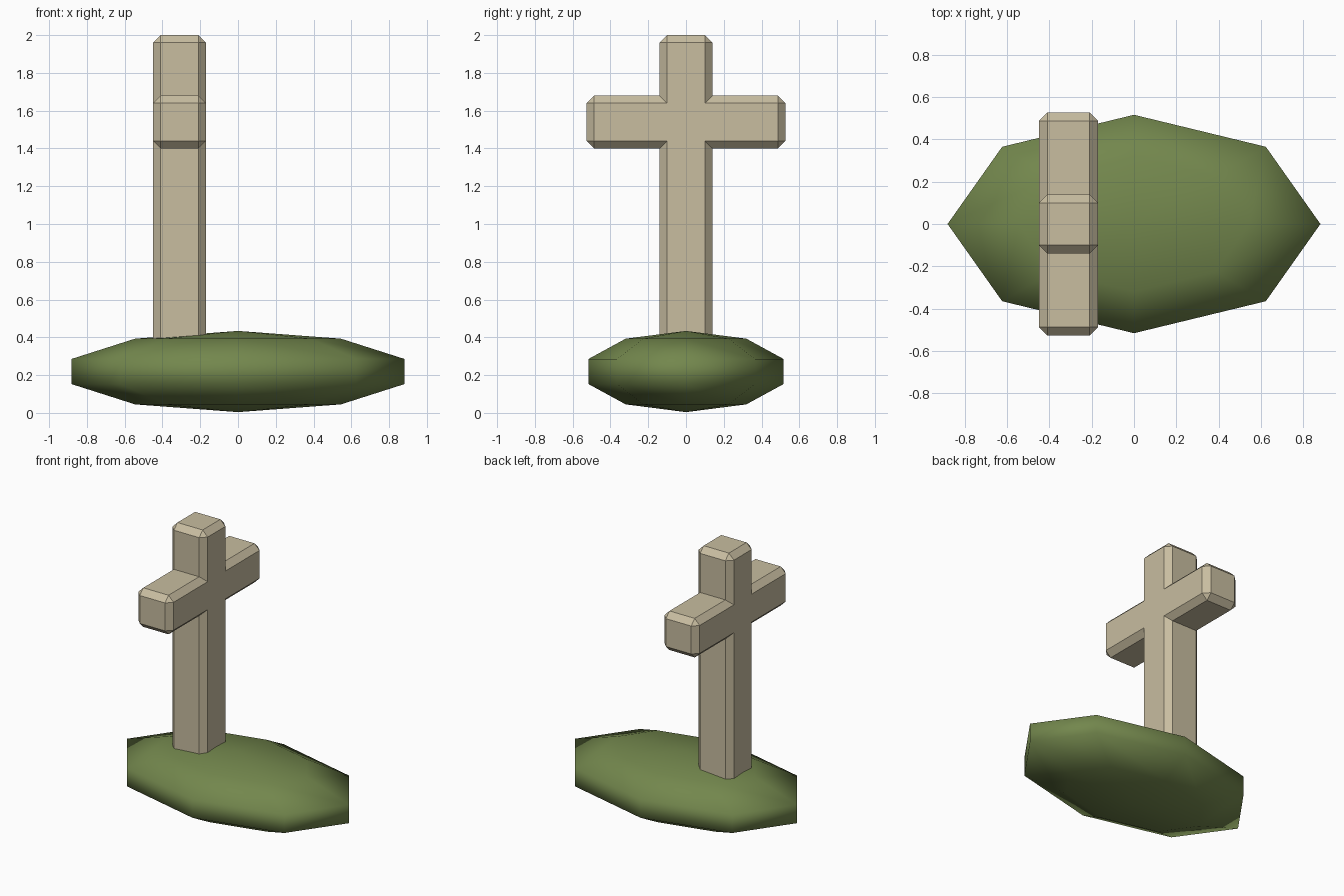
import bpy, bmesh
from mathutils import Matrix

if "Cube" in bpy.data.objects:
    bpy.data.objects.remove(bpy.data.objects["Cube"])


def material(name, rgb):
    m = bpy.data.materials.new(name)
    m.diffuse_color = (*rgb, 1.0)
    m.use_nodes = True
    m.node_tree.nodes["Principled BSDF"].inputs["Base Color"].default_value = m.diffuse_color
    return m


def add_object(name, bm, mat):
    bmesh.ops.recalc_face_normals(bm, faces=bm.faces)
    mesh = bpy.data.meshes.new(name)
    bm.to_mesh(mesh)
    bm.free()
    mesh.materials.append(mat)
    obj = bpy.data.objects.new(name, mesh)
    bpy.context.collection.objects.link(obj)
    return obj


stone = material("pale stone", (0.578, 0.509, 0.352))
grass = material("grass green", (0.171, 0.242, 0.074))

# Grass mound: squashed low-poly sphere, smooth shaded
bm = bmesh.new()
bmesh.ops.create_uvsphere(bm, u_segments=8, v_segments=5, radius=1.0)
bmesh.ops.transform(bm, verts=bm.verts,
                    matrix=Matrix.Translation((0, 0, 0.219)) @ Matrix.Diagonal((0.927, 0.543, 0.215, 1)))
for f in bm.faces:
    f.smooth = True
add_object("grass_mound", bm, grass)

# Stone cross: extruded outline (y, z), sunk into the mound
HALF, ARM, FOOT, TOP = 0.14, 0.527, 0.12, 2.0
ARM_LOW, ARM_HIGH = 1.40, 1.68
right = [(HALF, FOOT), (HALF, ARM_LOW), (ARM, ARM_LOW),
         (ARM, ARM_HIGH), (HALF, ARM_HIGH), (HALF, TOP)]
outline = right + [(-y, z) for y, z in reversed(right)]
bm = bmesh.new()
face = bm.faces.new([bm.verts.new((-0.45, y, z)) for y, z in outline])
ext = bmesh.ops.extrude_face_region(bm, geom=[face], use_keep_orig=True)
bmesh.ops.translate(bm, vec=(0.28, 0, 0),
                    verts=[v for v in ext["geom"] if isinstance(v, bmesh.types.BMVert)])
bmesh.ops.recalc_face_normals(bm, faces=bm.faces)

# Chamfer every outer edge, leaving the four inner corners crisp
edges = [e for e in bm.edges if e.is_convex]
bmesh.ops.bevel(bm, geom=edges, offset=0.04, offset_type='OFFSET',
                segments=1, affect='EDGES', profile=0.5)
add_object("stone_cross", bm, stone)
